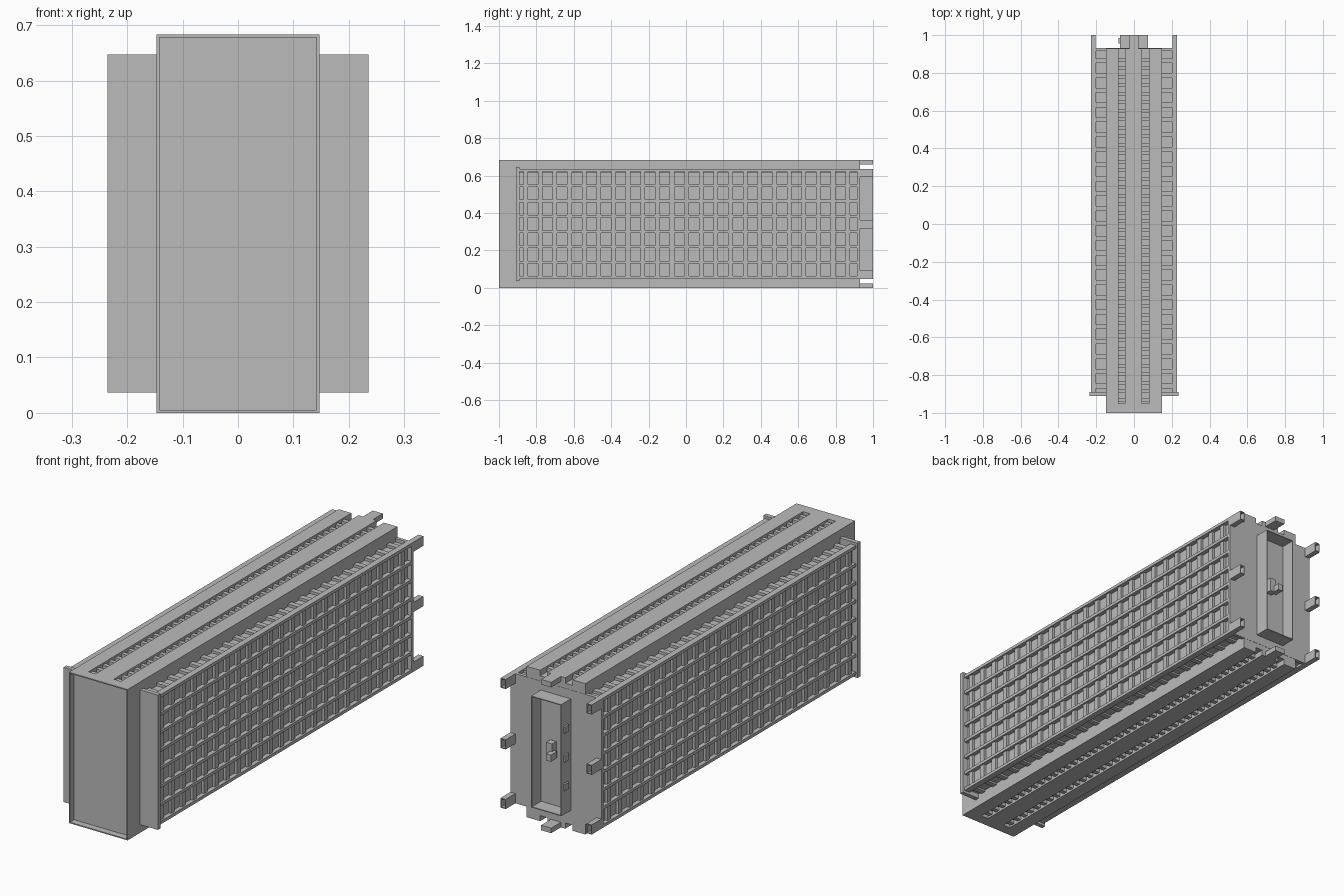
import bpy, bmesh
from mathutils import Vector

cube = bpy.data.objects.get("Cube")
if cube:
    bpy.data.objects.remove(cube, do_unlink=True)

grey = bpy.data.materials.new("plain grey")
grey.use_nodes = True
grey.diffuse_color = (0.5, 0.5, 0.5, 1)
grey.node_tree.nodes["Principled BSDF"].inputs["Base Color"].default_value = (0.5, 0.5, 0.5, 1)

MID = 0.3415          # half of the height
SIDES = (-1, 1)


def add_box(bm, x, y, z):
    """Add a box from (min, max) ranges on each axis; return its vertices."""
    verts = bmesh.ops.create_cube(bm, size=1)["verts"]
    for v in verts:
        v.co = Vector([(r[0] + r[1]) / 2 + c * (r[1] - r[0])
                       for r, c in zip((x, y, z), v.co)])
    return verts


def hollow(bm, verts, direction, rim, depth):
    """Sink the inside of the face that looks along the y direction."""
    faces = {f for v in verts for f in v.link_faces}
    face = [f for f in faces if f.normal.y * direction > 0.9]
    bmesh.ops.inset_region(bm, faces=face, thickness=rim, use_even_offset=True)
    inner = bmesh.ops.inset_region(bm, faces=face, thickness=0.0001)
    bmesh.ops.translate(bm, verts=face[0].verts, vec=(0, -direction * depth, 0))


def part(name, boxes, open_side=0, rim=0.005, depth=0.03):
    bm = bmesh.new()
    for b in boxes:
        verts = add_box(bm, *b)
        if open_side:
            bm.normal_update()
            hollow(bm, verts, open_side, rim, depth)
    mesh = bpy.data.meshes.new(name)
    bm.to_mesh(mesh)
    bm.free()
    mesh.materials.append(grey)
    obj = bpy.data.objects.new(name, mesh)
    bpy.context.collection.objects.link(obj)
    return obj


def span(a, b, side):
    """Range mirrored across the middle for side -1."""
    return (a, b) if side > 0 else (-b, -a)


def level(a, b, side):
    """Height range measured from the middle, mirrored up or down."""
    return (MID + a, MID + b) if side > 0 else (MID - b, MID - a)


# Central body: core, hollow front block, strips between the long slots
part("body_core", [((-0.147, 0.147), (-0.95, 0.93), (0.025, 0.658))])
part("front_block", [((-0.147, 0.147), (-1, -0.95), (0, 0.683))], -1)
strips = [(-0.147, -0.083), (-0.047, 0.043), (0.079, 0.147)]
part("body_strips", [(x, (-0.95, 0.93), level(0.3165, 0.3415, s))
                     for x in strips for s in SIDES])

# Small rungs across each slot
slots = [(-0.083, -0.047), (0.043, 0.079)]
part("slot_rungs", [(x, (-0.94 + i * 0.045, -0.92 + i * 0.045), level(0.316, 0.333, s))
                    for x in slots for s in SIDES for i in range(41)])

# Side panels with vertical slats, horizontal rails and front flanges
for s, word in ((1, "left"), (-1, "right")):
    part(word + "_panel", [(span(0.147, 0.208, s), (-0.89, 0.92), (0.06, 0.62))])
    pitch = 1.8 / 23
    part(word + "_slats", [(span(0.147, 0.22, s),
                            (-0.87 + i * pitch, -0.845 + i * pitch), (0.052, 0.632))
                           for i in range(23)])
    rail_step = 0.573 / 7
    part(word + "_rails", [(span(0.2, 0.228, s), (-0.89, 0.93),
                            (0.048 + i * rail_step, 0.062 + i * rail_step))
                           for i in range(8)])
    part(word + "_flange", [(span(0.147, 0.236, s), (-0.91, -0.89), (0.037, 0.647))])
    # Hollow connector prongs at the back corners and middle
    part(word + "_prongs", [(span(0.203, 0.228, s), (0.93, 1), (z, z + 0.044))
                            for z in (0.048, 0.318, 0.591)], 1, 0.004, 0.05)

# Back plate and the open box on it
part("back_plate", [((-0.228, 0.228), (0.915, 0.931), (0.048, 0.635))])
part("back_box", [((-0.075, 0.075), (0.93, 1), (0.09, 0.595))], 1, 0.004, 0.065)

# Latch inside the box, and side nubs
part("latch", [((-0.005, 0.025), (0.93, 0.965), (0.32, 0.385)),
               ((-0.02, 0.005), (0.95, 0.995), (0.32, 0.35))])
part("box_nubs", [((-0.083, -0.074), (0.955, 0.985), (z, z + 0.03))
                  for z in (0.2, 0.33, 0.46)])

# Locating tongues above and below the back box
part("tongues", [((-0.025, 0.025), (0.92, 1), level(0.3185, 0.3415, s)) for s in SIDES])
